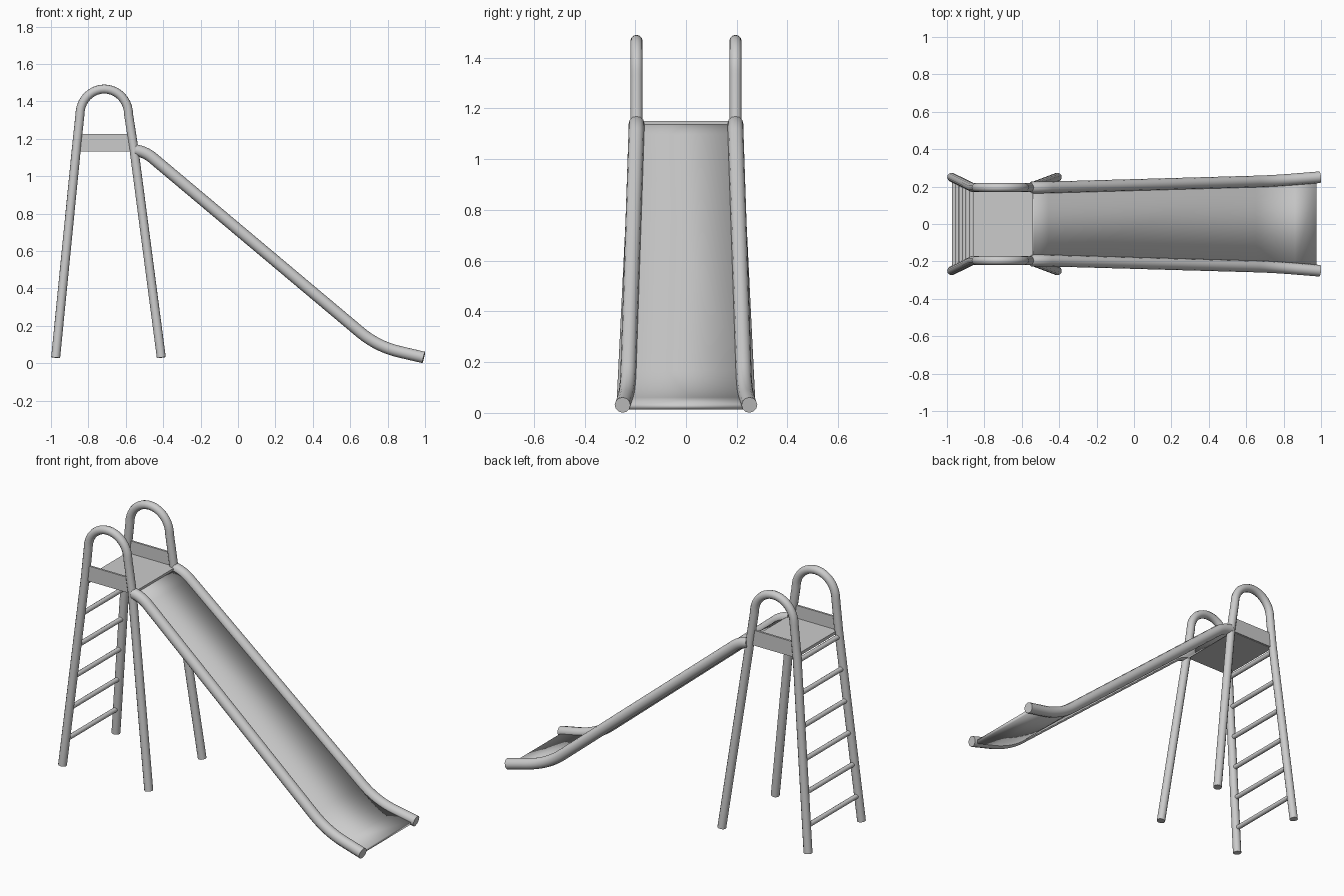
import bpy, bmesh, math
from mathutils import Vector

if "Cube" in bpy.data.objects:
    bpy.data.objects.remove(bpy.data.objects["Cube"])

def finish(ob, angle=40):
    bpy.ops.object.select_all(action='DESELECT')
    ob.select_set(True)
    bpy.context.view_layer.objects.active = ob
    if ob.type == 'CURVE':
        bpy.ops.object.convert(target='MESH')
        ob = bpy.context.object
    bpy.ops.object.shade_smooth_by_angle(angle=math.radians(angle))
    return ob

def tube(name, pts, radius, sides=4):
    cu = bpy.data.curves.new(name, 'CURVE')
    cu.dimensions = '3D'
    cu.bevel_depth = radius
    cu.bevel_resolution = sides
    cu.use_fill_caps = True
    sp = cu.splines.new('POLY')
    sp.points.add(len(pts) - 1)
    for p, co in zip(sp.points, pts):
        p.co = (*co, 1)
    ob = bpy.data.objects.new(name, cu)
    bpy.context.collection.objects.link(ob)
    return finish(ob)

def box(name, x0, x1, y0, y1, z0, z1):
    bpy.ops.mesh.primitive_cube_add(size=1, location=((x0+x1)/2, (y0+y1)/2, (z0+z1)/2))
    ob = bpy.context.object
    ob.name = name
    ob.scale = (x1-x0, y1-y0, z1-z0)
    bpy.ops.object.transform_apply(location=False, rotation=False, scale=True)

def rounded(corners, dists, n=8):
    """Polyline whose inner corners are rounded with quadratic curves."""
    c = [Vector(p) for p in corners]
    out = [c[0]]
    for a, b, d, r in zip(c, c[1:], c[2:], dists):
        p, q = b + (a-b).normalized()*r, b + (d-b).normalized()*r
        for i in range(n + 1):
            t = i / n
            out.append(p*(1-t)**2 + b*2*t*(1-t) + q*t*t)
    return out + [c[-1]]

# Ladder legs joined by an arched handrail, one per side
for side, s in (("left", -1), ("right", 1)):
    arch = [(-0.715 - 0.13*math.cos(a), s*0.195, 1.33 + 0.136*math.sin(a))
            for a in (math.pi*i/20 for i in range(21))]
    path = [(-0.975, s*0.25, 0.03), (-0.864, s*0.195, 1.15)] + arch + \
           [(-0.557, s*0.195, 1.15), (-0.41, s*0.25, 0.03)]
    tube(f"leg_and_handrail_{side}", path, 0.024)
    box(f"side_panel_{side}", -0.862, -0.558, s*0.195-0.006, s*0.195+0.006, 1.135, 1.225)

# Platform
box("platform", -0.86, -0.54, -0.195, 0.195, 1.132, 1.15)

# Ladder rungs
for i in range(6):
    z = 0.18 + 0.187*i
    t = (z - 0.03) / 1.12
    x, y = -0.975 + 0.111*t, 0.25 - 0.055*t
    tube(f"rung_{i+1}", [(x, -y, z), (x, y, z)], 0.014, 3)

# Slide side rails
profile = rounded([(-0.55, 0.195, 1.14), (-0.49, 0.195, 1.126),
                   (0.745, 0.23, 0.089), (0.993, 0.25, 0.031)], [0.045, 0.12])
for side, s in (("left", -1), ("right", 1)):
    tube(f"slide_rail_{side}", [(p.x, s*p.y, p.z) for p in profile], 0.031)

# Slide sheet between the rails, set slightly below their centres
bed = profile[:-1] + [profile[-1].lerp(profile[-2], 0.12)]
bm = bmesh.new()
rows = []
for i, p in enumerate(bed):
    d = bed[min(i+1, len(bed)-1)] - bed[max(i-1, 0)]
    n = Vector((-d.z, 0, d.x)).normalized()
    q = p - n*0.011
    rows.append([bm.verts.new((q.x, s*p.y, q.z)) for s in (-1, 1)])
for a, b in zip(rows, rows[1:]):
    bm.faces.new((a[0], b[0], b[1], a[1]))
me = bpy.data.meshes.new("slide_sheet")
bm.to_mesh(me)
bm.free()
sheet = bpy.data.objects.new("slide_sheet", me)
bpy.context.collection.objects.link(sheet)
solid = sheet.modifiers.new("thickness", 'SOLIDIFY')
solid.thickness = 0.02
solid.offset = 0
finish(sheet)
